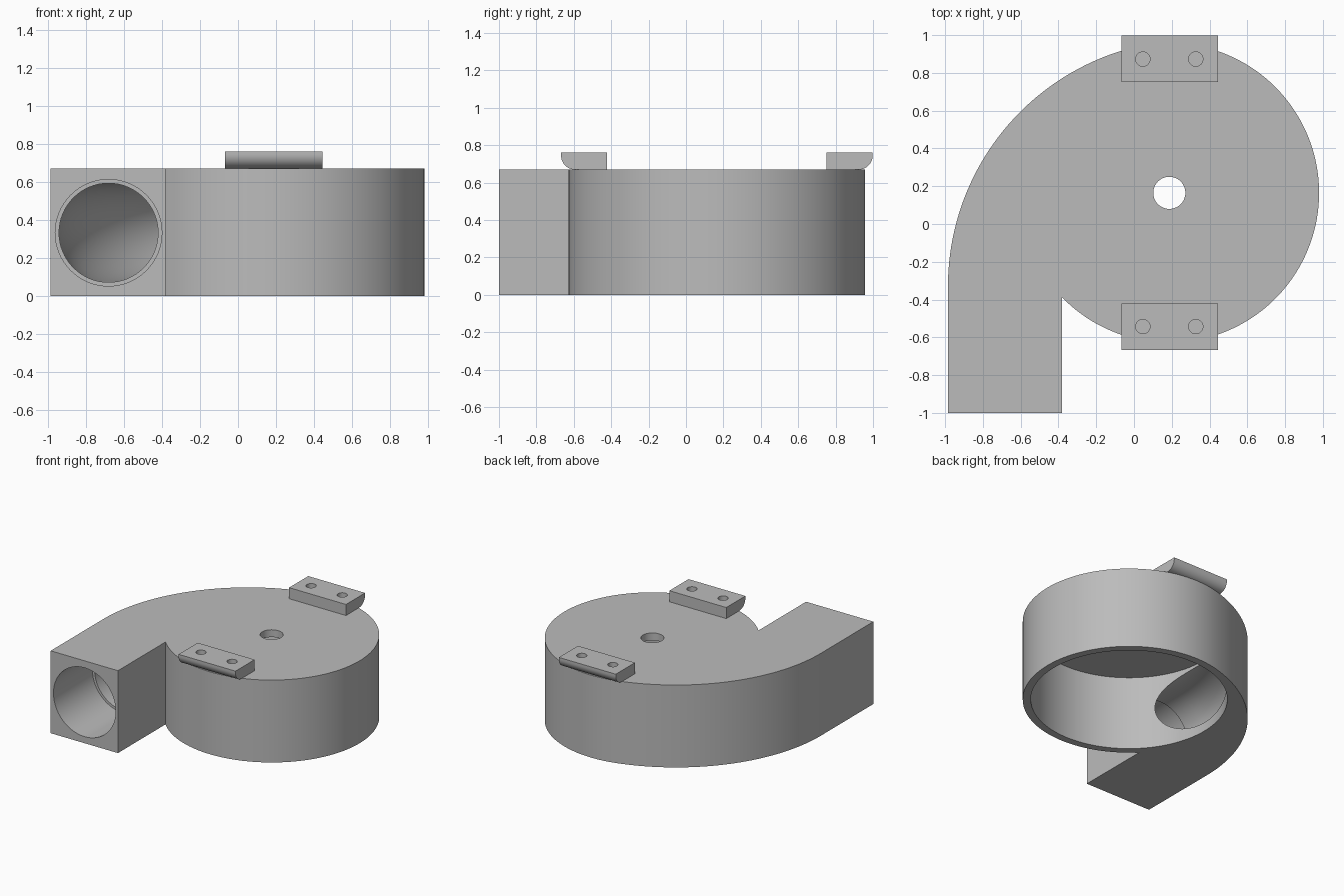
import bpy, bmesh
from math import sin, cos, atan2, pi, radians, sqrt
from mathutils import Vector

if "Cube" in bpy.data.objects:
    bpy.data.objects.remove(bpy.data.objects["Cube"], do_unlink=True)

grey = bpy.data.materials.new("plain grey")
grey.use_nodes = True
grey.diffuse_color = (0.5, 0.5, 0.5, 1)
grey.node_tree.nodes["Principled BSDF"].inputs["Base Color"].default_value = (0.5, 0.5, 0.5, 1)

HUB = Vector((0.187, 0.165))      # centre of the round chamber
SWEEP = Vector((0.321, -0.33))    # centre of the volute arc
RADIUS, SWEEP_R = 0.793, 1.306
HEIGHT, WALL = 0.67, 0.06
LEFT, INNER, MOUTH = -0.985, -0.38, -1.0
BORE_X, BORE_Z = -0.68, 0.333


def finish(name, bm):
    bmesh.ops.recalc_face_normals(bm, faces=bm.faces)
    mesh = bpy.data.meshes.new(name)
    bm.to_mesh(mesh)
    bm.free()
    mesh.materials.append(grey)
    obj = bpy.data.objects.new(name, mesh)
    bpy.context.collection.objects.link(obj)
    return obj


def prism(name, points, shift):
    bm = bmesh.new()
    face = bm.faces.new([bm.verts.new(p) for p in points])
    out = bmesh.ops.extrude_face_region(bm, geom=[face])
    verts = [v for v in out["geom"] if isinstance(v, bmesh.types.BMVert)]
    bmesh.ops.translate(bm, verts=verts, vec=shift)
    return finish(name, bm)


def arc(centre, r, start, end, steps):
    angles = [start + (end - start) * i / steps for i in range(steps + 1)]
    return [(centre[0] + r * cos(a), centre[1] + r * sin(a)) for a in angles]


def cylinder(name, x, y, r, low, high, sides=96):
    ring = arc((x, y), r, 0, 2 * pi, sides)[:-1]
    return prism(name, [(px, py, low) for px, py in ring], (0, 0, high - low))


def cut(obj, cutter):
    cutter.hide_render = True
    mod = obj.modifiers.new("cut", "BOOLEAN")
    mod.operation, mod.solver, mod.object = "DIFFERENCE", "EXACT", cutter
    bpy.ops.object.select_all(action="DESELECT")
    bpy.context.view_layer.objects.active = obj
    obj.select_set(True)
    bpy.ops.object.modifier_apply(modifier=mod.name)
    bpy.data.objects.remove(cutter, do_unlink=True)


def smooth(obj):
    bpy.ops.object.select_all(action="DESELECT")
    bpy.context.view_layer.objects.active = obj
    obj.select_set(True)
    bpy.ops.object.shade_smooth_by_angle(angle=radians(30))


# Volute housing: straight outlet, wide arc, then the round chamber
axis = HUB - SWEEP
tangent = atan2(axis.y, axis.x)
notch_dx = INNER - HUB.x
notch = atan2(-sqrt(RADIUS ** 2 - notch_dx ** 2), notch_dx)
outline = [(INNER, MOUTH), (LEFT, MOUTH)]
outline += arc(SWEEP, SWEEP_R, pi, tangent, 40)
outline += arc(HUB, RADIUS, tangent, notch, 96)[1:]
housing = prism("volute_housing", [(x, y, 0) for x, y in outline], (0, 0, HEIGHT))

# Open chamber underneath and the shaft hole in its roof
cut(housing, cylinder("chamber_cutter", HUB.x, HUB.y, RADIUS - WALL, -0.1, HEIGHT - WALL, 128))
cut(housing, cylinder("shaft_cutter", HUB.x, HUB.y, 0.085, 0.5, 0.8, 48))

# Round outlet bore: stepped socket, then a pipe bending along the volute
path_r = SWEEP.x - BORE_X
stations = [(BORE_X, MOUTH - 0.1, pi, 0.28), (BORE_X, -0.5, pi, 0.28), (BORE_X, -0.5, pi, 0.26)]
for i in range(33):
    a = pi - i / 32 * radians(78)
    stations.append((SWEEP.x + path_r * cos(a), SWEEP.y + path_r * sin(a), a, 0.26))
bm = bmesh.new()
rings = []
for x, y, a, r in stations:
    ring = [bm.verts.new((x + u * cos(a), y + u * sin(a), BORE_Z + w))
            for u, w in arc((0, 0), r, 0, 2 * pi, 64)[:-1]]
    rings.append(ring)
for first, second in zip(rings, rings[1:]):
    for i in range(64):
        j = (i + 1) % 64
        bm.faces.new((first[i], first[j], second[j], second[i]))
bm.faces.new(rings[0])
bm.faces.new(rings[-1])
cut(housing, finish("bore_cutter", bm))
smooth(housing)

# Mounting tabs with a rounded outer lower edge and two screw holes each
TOP, FILLET = 0.76, 0.075
for name, side in (("front_tab", -1), ("back_tab", 1)):
    def place(d, z):
        return (-0.067, HUB.y + side * d, z)
    profile = [(0.587, HEIGHT), (0.587, TOP), (0.833, TOP)]
    profile += arc((0.833 - FILLET, HEIGHT + FILLET), FILLET, 0, -pi / 2, 12)
    tab = prism(name, [place(d, z) for d, z in profile], (0.512, 0, 0))
    for offset in (-0.14, 0.14):
        cut(tab, cylinder("screw_cutter", HUB.x + offset, HUB.y + side * 0.708, 0.038, 0.6, 0.9, 32))
    smooth(tab)
